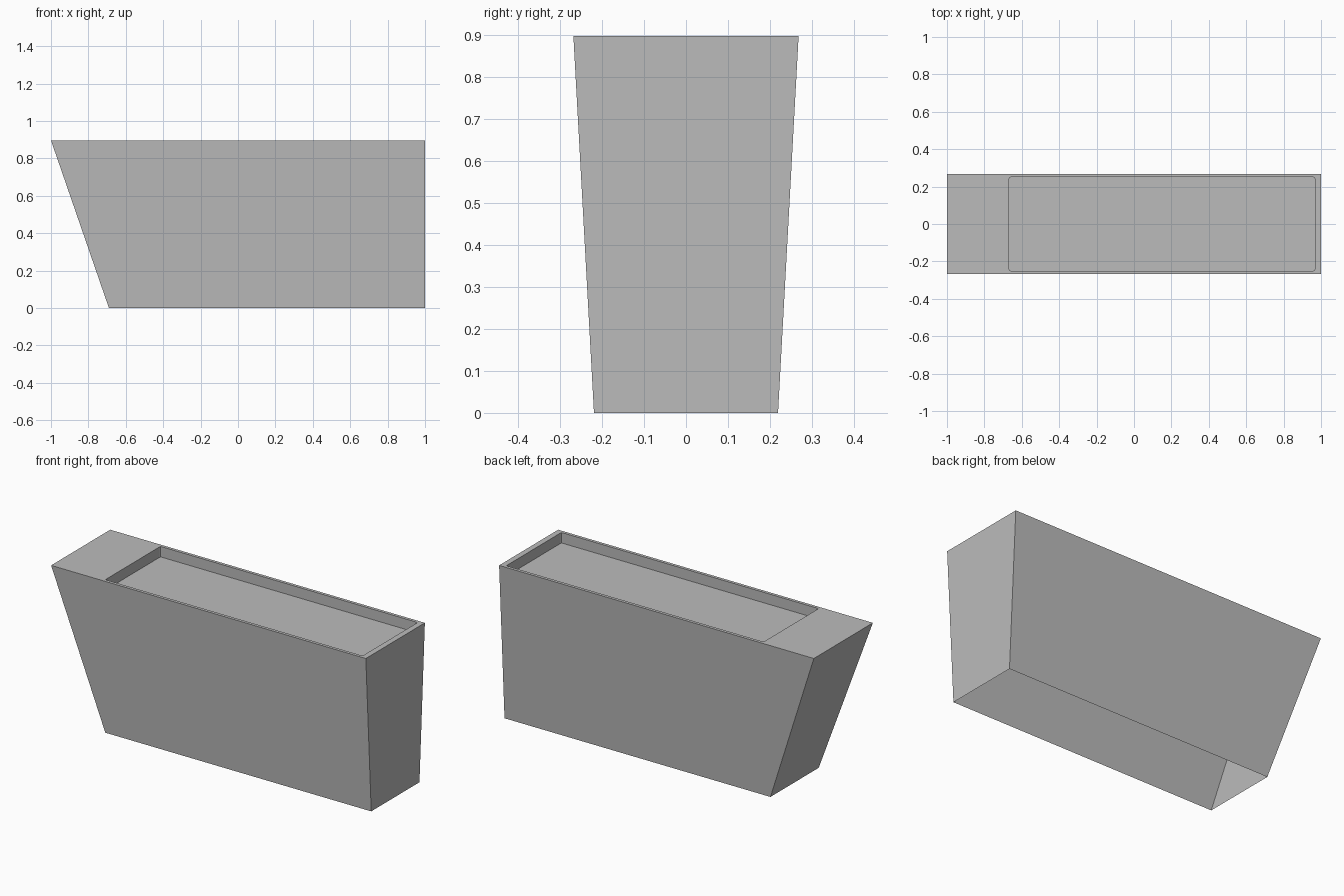
import bpy
import bmesh

cube = bpy.data.objects.get("Cube")
if cube:
    bpy.data.objects.remove(cube, do_unlink=True)

GREY = (0.5, 0.5, 0.5, 1.0)
mat = bpy.data.materials.new("plain grey")
mat.use_nodes = True
mat.diffuse_color = GREY
mat.node_tree.nodes["Principled BSDF"].inputs["Base Color"].default_value = GREY


def rectangle(bm, x0, x1, half_width, z):
    """Four corners, counter-clockwise seen from above."""
    corners = [(x0, -1), (x1, -1), (x1, 1), (x0, 1)]
    return [bm.verts.new((x, side * half_width, z)) for x, side in corners]


def bridge(bm, lower, upper):
    """Ring of four quads between two rectangles."""
    for i in range(4):
        j = (i + 1) % 4
        bm.faces.new((lower[i], lower[j], upper[j], upper[i]))


HEIGHT, DEPTH = 0.897, 0.06
bm = bmesh.new()

# Tapered outer walls, open underneath, with one sloping end
base = rectangle(bm, -0.69, 1.0, 0.219, 0)
top = rectangle(bm, -1.0, 1.0, 0.268, HEIGHT)
bridge(bm, base, top)

# Top rim and sunken tray
rim = rectangle(bm, -0.668, 0.967, 0.25, HEIGHT)
tray = rectangle(bm, -0.668, 0.967, 0.25, HEIGHT - DEPTH)
bridge(bm, top, rim)
bridge(bm, rim, tray)
bm.faces.new(tray)

# Slightly rounded tray corners
corners = [bm.edges.get((a, b)) for a, b in zip(rim, tray)]
bmesh.ops.bevel(bm, geom=corners, offset=0.008, segments=2,
                affect='EDGES', profile=0.5)

mesh = bpy.data.meshes.new("planter_shell")
bm.to_mesh(mesh)
bm.free()
mesh.materials.append(mat)
shell = bpy.data.objects.new("planter_shell", mesh)
bpy.context.collection.objects.link(shell)
